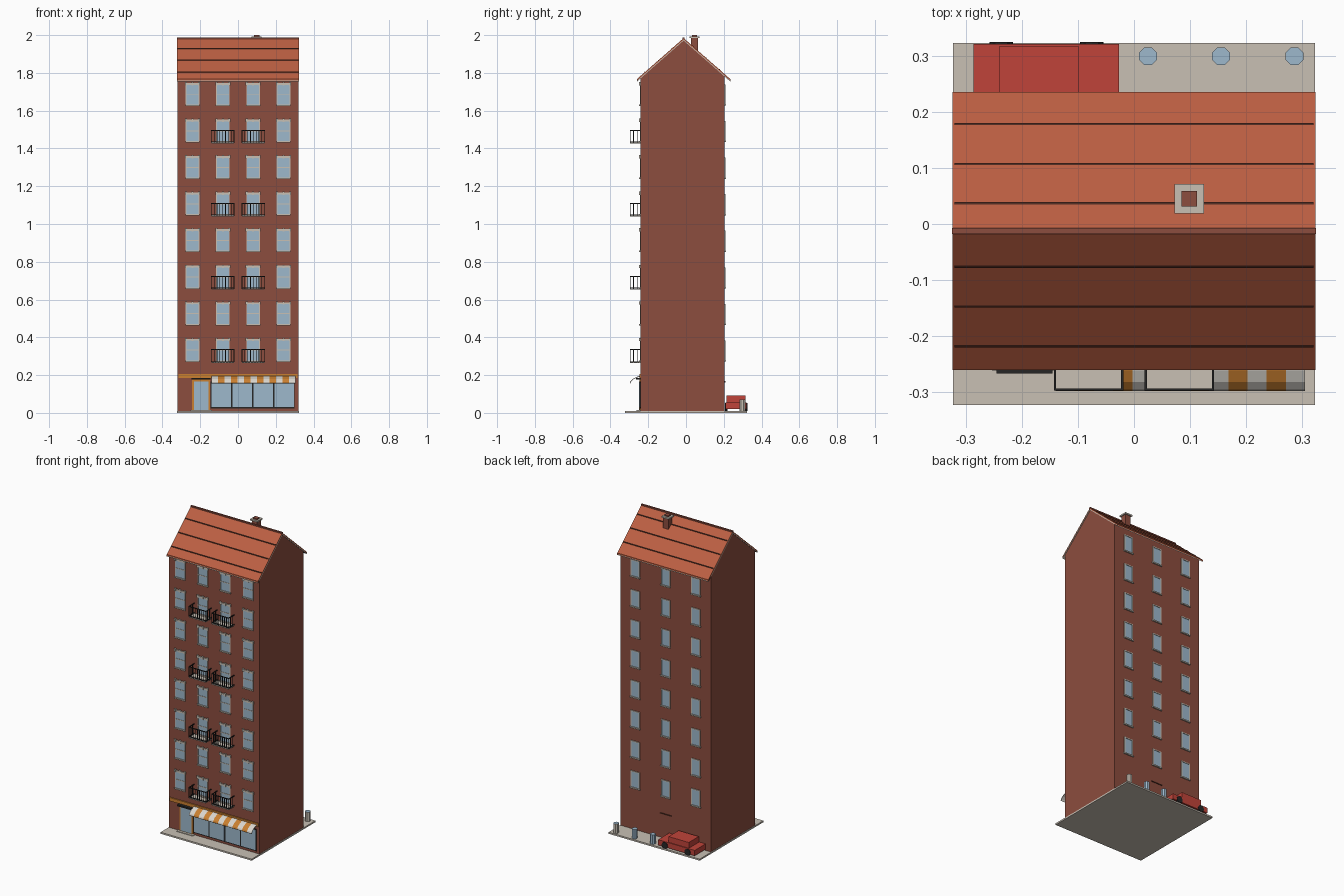
import bpy, bmesh, math
from mathutils import Matrix, Vector

if "Cube" in bpy.data.objects:
    bpy.data.objects.remove(bpy.data.objects["Cube"])


def material(name, hex_code):
    m = bpy.data.materials.new(name)
    c = [int(hex_code[i:i + 2], 16) / 255 for i in (0, 2, 4)]
    m.diffuse_color = [v / 12.92 if v < 0.04 else ((v + 0.055) / 1.055) ** 2.4 for v in c] + [1]
    m.use_nodes = True
    m.node_tree.nodes["Principled BSDF"].inputs["Base Color"].default_value = m.diffuse_color
    return m


BRICK = material("brick", "8C4D3E")
ROOF = material("roof_tile", "BC5F42")
SEAM = material("dark_seam", "4E2A20")
STONE = material("stone", "C8C0B4")
GLASS = material("glass", "9DB8CC")
BLACK = material("black_iron", "262626")
ORANGE = material("orange_paint", "CB8030")
WHITE = material("white_cloth", "DAD6CE")
RED = material("red_paint", "C0443A")


def finish(name, bm, *mats):
    bmesh.ops.recalc_face_normals(bm, faces=bm.faces)
    me = bpy.data.meshes.new(name)
    bm.to_mesh(me)
    bm.free()
    for m in mats:
        me.materials.append(m)
    ob = bpy.data.objects.new(name, me)
    bpy.context.collection.objects.link(ob)
    return ob


def boxes(name, mat, items):
    """One object made of boxes given as (x0, x1, y0, y1, z0, z1)."""
    bm = bmesh.new()
    for x0, x1, y0, y1, z0, z1 in items:
        mtx = Matrix.Translation(((x0 + x1) / 2, (y0 + y1) / 2, (z0 + z1) / 2))
        bmesh.ops.create_cube(bm, size=1, matrix=mtx @ Matrix.Diagonal((x1 - x0, y1 - y0, z1 - z0, 1)))
    return finish(name, bm, mat)


def prism(bm, profile, x0, x1, index=0):
    """Extrude a (y, z) profile along x."""
    face = bm.faces.new([bm.verts.new((x0, y, z)) for y, z in profile])
    old = set(bm.faces)
    out = bmesh.ops.extrude_face_region(bm, geom=[face], use_keep_orig=True)["geom"]
    for v in out:
        if isinstance(v, bmesh.types.BMVert):
            v.co.x = x1
    for f in set(bm.faces) - old | {face}:
        f.material_index = index


W, YF, YB = 0.322, -0.24, 0.205          # half width, front wall, back wall
RY, RZ, SLOPE = -0.0125, 1.984, 0.877    # ridge line and roof pitch


def roof_z(y):
    return RZ - abs(y - RY) * SLOPE


# Pavement and gabled body
boxes("pavement", STONE, [(-0.323, 0.323, -0.323, 0.323, 0, 0.01)])
bm = bmesh.new()
prism(bm, [(YF, 0.008), (YB, 0.008), (YB, roof_z(YB) - 0.012), (RY, RZ - 0.012),
           (YF, roof_z(YF) - 0.012)], -W + 0.002, W - 0.002)
finish("brick_body", bm, BRICK)

# Roof slopes, light soffit, seams and ridge cap
for name, mat, top, bottom in (("roof", ROOF, 0, 0.008), ("soffit", STONE, 0.008, 0.013)):
    bm = bmesh.new()
    for ye in (-0.26, 0.235):
        prism(bm, [(RY, RZ - top), (ye, roof_z(ye) - top), (ye, roof_z(ye) - bottom),
                   (RY, RZ - bottom)], -0.3235, 0.3235)
    finish(name, bm, mat)
bm = bmesh.new()
for y in (-0.218, -0.147, -0.076, 0.037, 0.107, 0.178):
    a, b = y - 0.002, y + 0.002
    prism(bm, [(a, roof_z(a) - 0.003), (b, roof_z(b) - 0.003), (b, roof_z(b) + 0.003),
               (a, roof_z(a) + 0.003)], -0.32, 0.32)
finish("roof_seams", bm, SEAM)
boxes("ridge_cap", BRICK, [(-0.324, 0.324, RY - 0.0055, RY + 0.0055, 1.977, 1.987)])

# Chimney
cx, cy = 0.0985, 0.045
boxes("chimney_shaft", BRICK, [(cx - 0.019, cx + 0.019, cy - 0.019, cy + 0.019, 1.9, 1.984),
                               (cx - 0.014, cx + 0.014, cy - 0.014, cy + 0.014, 1.99, 2.0)])
boxes("chimney_cap", STONE, [(cx - 0.026, cx + 0.026, cy - 0.026, cy + 0.026, 1.984, 1.993)])

# Windows: glass, frame bars, sill and (front only) three-block lintel
glass, trim, back_trim = [], [], []
for row in range(8):
    z = 0.27 + row * 0.1935
    for x in (-0.241, -0.08, 0.08, 0.241):
        glass.append((x - 0.032, x + 0.032, YF - 0.002, YF + 0.01, z + 0.008, z + 0.114))
        trim += [(x + s - 0.002, x + s + 0.002, YF - 0.004, YF, z + 0.008, z + 0.114) for s in (-0.034, 0.034)]
        trim += [(x - 0.032, x + 0.032, YF - 0.004, YF, z + 0.060, z + 0.065),
                 (x - 0.038, x + 0.038, YF - 0.008, YF, z, z + 0.008),
                 (x - 0.036, x + 0.036, YF - 0.006, YF, z + 0.112, z + 0.122)]
        trim += [(x + s - 0.006, x + s + 0.006, YF - 0.008, YF, z + 0.110, z + 0.127) for s in (-0.034, 0, 0.034)]
    for x in (-0.215, 0, 0.215):
        glass.append((x - 0.027, x + 0.027, YB - 0.01, YB + 0.002, z + 0.01, z + 0.11))
        back_trim += [(x + s - 0.003, x + s + 0.003, YB, YB + 0.005, z + 0.008, z + 0.114) for s in (-0.029, 0.029)]
        back_trim += [(x - 0.032, x + 0.032, YB, YB + 0.005, z + 0.108, z + 0.114),
                      (x - 0.035, x + 0.035, YB, YB + 0.008, z + 0.002, z + 0.010)]
boxes("window_glass", GLASS, glass)
boxes("front_window_trim", STONE, trim)
boxes("back_window_trim", STONE, back_trim)

# Balconies on every second floor, in front of the two middle windows
slabs, rails = [], []
for row in (0, 2, 4, 6):
    z = 0.265 + row * 0.1935
    for x in (-0.081, 0.081):
        a, b, f = x - 0.06, x + 0.06, -0.297
        slabs.append((a, b, f, YF, z, z + 0.005))
        for zr in (z + 0.006, z + 0.067):
            rails.append((a, b, f, f + 0.004, zr, zr + 0.005))
            rails += [(s - 0.002, s + 0.002, f, YF, zr, zr + 0.005) for s in (a, b)]
        rails += [(s - 0.0017, s + 0.0017, f, f + 0.0034, z + 0.004, z + 0.07)
                  for s in (a + 0.12 * i / 8 for i in range(9))]
        rails += [(s - 0.0015, s + 0.0015, y - 0.0015, y + 0.0015, z + 0.004, z + 0.07)
                  for s in (a, b) for y in (-0.278, -0.259)]
boxes("balcony_slabs", STONE, slabs)
boxes("balcony_railings", BLACK, rails)

# Shop front: fascia, framed panes and striped awning
boxes("shop_fascia", ORANGE, [(-0.314, 0.314, YF - 0.007, YF, 0.184, 0.206)])
boxes("shop_frame", BLACK, [(-0.146, 0.3, YF - 0.004, YF, 0.024, 0.165)])
step = 0.111
boxes("shop_panes", GLASS, [(-0.144 + i * step + 0.004, -0.144 + (i + 1) * step - 0.004,
                             YF - 0.006, YF, 0.031, 0.16) for i in range(4)])
bm = bmesh.new()
top = [(YF, 0.198), (-0.262, 0.190), (-0.282, 0.180), (-0.294, 0.168), (-0.298, 0.158)]
profile = top + [(y + 0.003, z - 0.003) for y, z in reversed(top)]
sw = 0.445 / 13
for i in range(13):
    prism(bm, profile, -0.14 + i * sw, -0.14 + (i + 1) * sw, i % 2)
finish("awning", bm, WHITE, ORANGE)

# Entrance door
boxes("door_frame", ORANGE, [(-0.243, -0.147, YF - 0.006, YF, 0.01, 0.176)])
boxes("door_glass", GLASS, [(-0.234, -0.156, YF - 0.008, YF, 0.016, 0.166)])
boxes("door_canopy", BLACK, [(-0.245, -0.145, -0.266, YF, 0.176, 0.186)])
boxes("door_step", STONE, [(-0.252, -0.138, -0.262, YF, 0.008, 0.014)])

# Rear vent strip
boxes("rear_vent", SEAM, [(-0.04, 0.04, YB, YB + 0.004, 0.162, 0.168)])

# Parked car
boxes("car_body", RED, [(-0.286, -0.027, 0.21, 0.321, 0.02, 0.055)])
boxes("car_cabin", RED, [(-0.241, -0.098, 0.215, 0.316, 0.055, 0.092)])
bm = bmesh.new()
for x in (-0.2365, -0.075):
    for y in (0.212, 0.318):
        bmesh.ops.create_cone(bm, cap_ends=True, segments=12, radius1=0.021, radius2=0.021, depth=0.013,
                              matrix=Matrix.Translation((x, y, 0.031)) @ Matrix.Rotation(math.pi / 2, 4, "X"))
finish("car_wheels", bm, BLACK)

# Eight-sided bollards with blue tops
for i, (x, side) in enumerate(((0.025, GLASS), (0.155, GLASS), (0.286, STONE))):
    bm = bmesh.new()
    bmesh.ops.create_cone(bm, cap_ends=True, segments=8, radius1=0.017, radius2=0.017, depth=0.06,
                          matrix=Matrix.Translation((x, 0.299, 0.04)) @ Matrix.Rotation(math.pi / 8, 4, "Z"))
    bm.normal_update()
    for f in bm.faces:
        f.material_index = int(f.normal.z > 0.5)
    finish("bollard_%d" % (i + 1), bm, side, GLASS)
